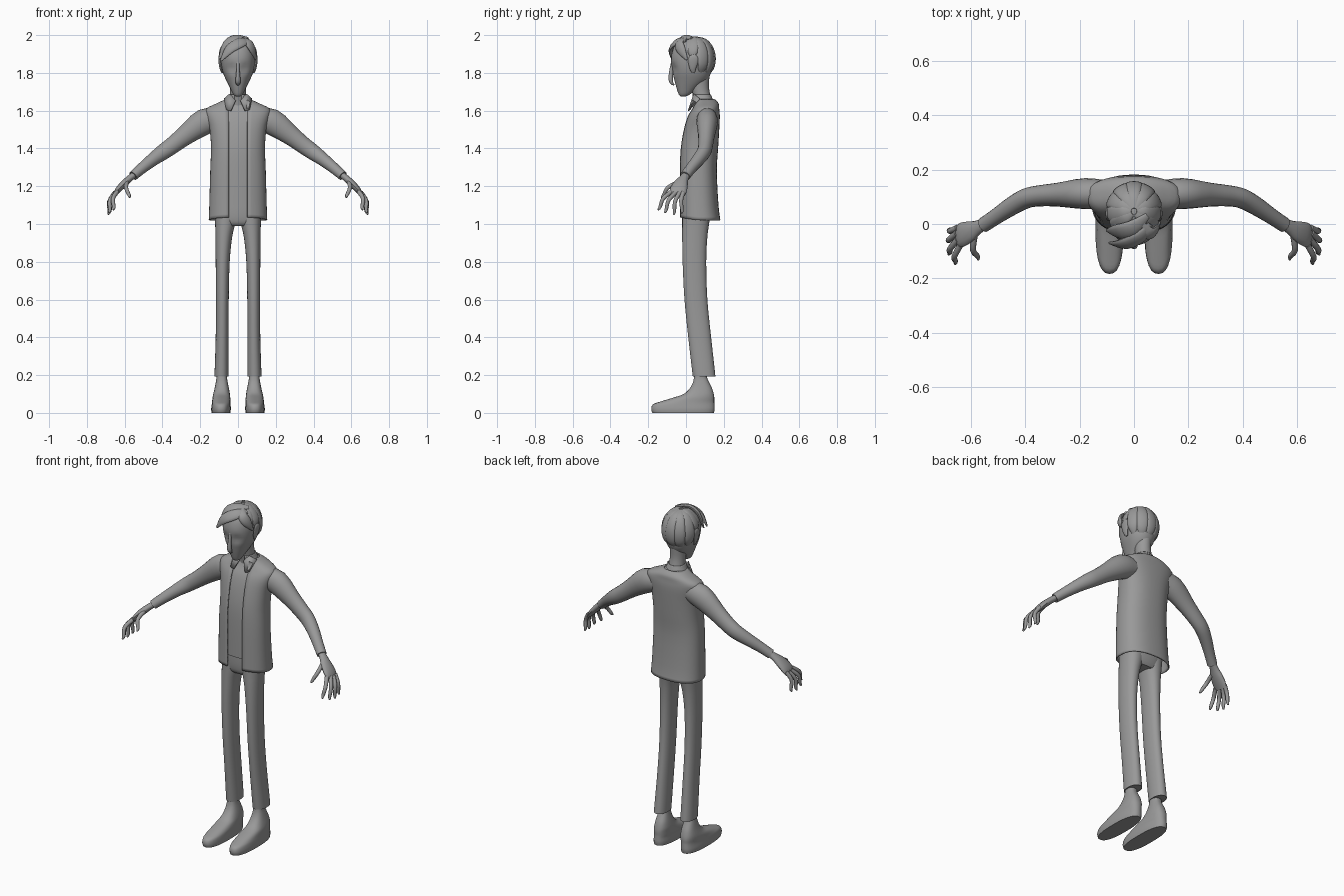
import bpy, bmesh, math
from mathutils import Vector

if "Cube" in bpy.data.objects:
    bpy.data.objects.remove(bpy.data.objects["Cube"])

grey = bpy.data.materials.new("plain grey")
grey.use_nodes = True
grey.diffuse_color = (0.32, 0.32, 0.32, 1)
grey.node_tree.nodes["Principled BSDF"].inputs["Base Color"].default_value = grey.diffuse_color


def finish(name, bm, mirror=False, thick=0, angle=50):
    bmesh.ops.recalc_face_normals(bm, faces=bm.faces)
    me = bpy.data.meshes.new(name)
    bm.to_mesh(me)
    bm.free()
    ob = bpy.data.objects.new(name, me)
    bpy.context.collection.objects.link(ob)
    me.materials.append(grey)
    if thick:
        mod = ob.modifiers.new("thickness", "SOLIDIFY")
        mod.thickness, mod.offset = thick, -1
    if mirror:
        ob.modifiers.new("mirror", "MIRROR").use_mirror_merge = False
    bpy.ops.object.select_all(action="DESELECT")
    ob.select_set(True)
    bpy.context.view_layer.objects.active = ob
    bpy.ops.object.shade_smooth_by_angle(angle=math.radians(angle))
    return ob


def smooth_rows(rows, steps=3):
    """Catmull-Rom interpolation of any rows of numbers."""
    out = []
    for i in range(len(rows) - 1):
        quad = [Vector(rows[max(0, min(len(rows) - 1, i + k))]) for k in (-1, 0, 1, 2)]
        a, b, c, d = quad
        for s in range(steps):
            t = s / steps
            out.append(0.5 * (2 * b + (c - a) * t + (2 * a - 5 * b + 4 * c - d) * t * t
                              + (3 * b - a - 3 * c + d) * t ** 3))
    return out + [Vector(rows[-1])]


def skin(bm, rings, closed=True, caps=True):
    vs = [[bm.verts.new(p) for p in r] for r in rings]
    n = len(vs[0])
    for a, b in zip(vs, vs[1:]):
        for i in range(n if closed else n - 1):
            j = (i + 1) % n
            bm.faces.new((a[i], a[j], b[j], b[i]))
    if caps:
        bm.faces.new(vs[0])
        bm.faces.new(vs[-1])
    return bm


def loft(rows, power=2.2, sides=28, gap=0, caps=True, hem=0):
    """Stack level rings: height, middle x, half width, front y, back y."""
    rings = []
    for z, cx, rx, yf, yb in smooth_rows(rows):
        g = min(gap, rx * 0.6)
        a0 = math.asin((g / rx) ** (power / 2)) if gap else 0
        count = sides + 1 if gap else sides
        ring = []
        for i in range(count):
            a = a0 + (2 * math.pi - 2 * a0) * i / sides
            s, c = math.sin(a), math.cos(a)
            px = math.copysign(abs(s) ** (2 / power), s)
            py = math.copysign(abs(c) ** (2 / power), c)
            lift = hem * max(0, c) * (1 if z < rows[1][0] else 0)
            ring.append((cx + rx * px, (yf + yb) / 2 - (yb - yf) / 2 * py, z + lift))
        rings.append(ring)
    return skin(bmesh.new(), rings, not gap, caps)


def sweep(bm, rows, side, sides=14):
    """Tube along rows of x, y, z, half width, half depth; side gives the width axis."""
    pts = smooth_rows(rows)
    rings = []
    for k, p in enumerate(pts):
        t = (pts[min(k + 1, len(pts) - 1)] - pts[max(k - 1, 0)]).to_3d().normalized()
        c = p.to_3d()
        u = side(c, t)
        u = (u - t * u.dot(t)).normalized()
        w = t.cross(u)
        rings.append([c + u * p[3] * math.cos(2 * math.pi * i / sides)
                      + w * p[4] * math.sin(2 * math.pi * i / sides) for i in range(sides)])
    return skin(bm, rings)


def along_y(c, t):
    return Vector((0, 1, 0))


def along_x(c, t):
    return Vector((1, 0, 0))


# Shoes, ankles and trousers
finish("shoes", loft([
    (0, .09, .05, -.178, .148), (.02, .09, .052, -.184, .152), (.045, .089, .05, -.175, .151),
    (.06, .088, .049, -.135, .15), (.08, .088, .047, -.07, .15), (.1, .087, .044, -.012, .147),
    (.13, .086, .038, .02, .138), (.16, .086, .032, .036, .123), (.185, .086, .028, .042, .112),
    (.21, .086, .028, .045, .11)], power=2.5), mirror=True)
finish("trouser_legs", loft([
    (.195, .087, .036, .036, .155), (.21, .087, .037, .034, .154), (.4, .084, .034, .012, .133),
    (.6, .083, .034, -.008, .113), (.8, .081, .037, -.018, .107), (.93, .075, .044, -.02, .113),
    (1.0, .068, .053, -.02, .122), (1.06, .064, .06, -.02, .13)]), mirror=True)
finish("trouser_hips", loft([
    (.99, 0, .105, .0, .11), (1.01, 0, .118, -.015, .122), (1.06, 0, .126, -.021, .135),
    (1.14, 0, .126, -.021, .135)], power=2.5))

# Open jacket over an inner shirt
jacket = [
    (1.02, .155, -.036, .182), (1.1, .152, -.036, .172), (1.28, .147, -.036, .163),
    (1.4, .143, -.031, .17), (1.5, .15, -.014, .176), (1.57, .168, .008, .179),
    (1.61, .168, .032, .176), (1.64, .11, .045, .172), (1.662, .062, .045, .15)]
finish("jacket", loft([(z, 0, w, f, b) for z, w, f, b in jacket],
                      power=2.4, sides=40, gap=.05, caps=False, hem=.015), thick=.007)
finish("inner_shirt", loft([(max(z, 1.1), 0, w - .012, f + .007, b - .012)
                            for z, w, f, b in jacket[1:]], power=2.4, sides=40))

# Sleeves and cuffs
sleeve = [(.1, .11, 1.555, .05, .055), (.18, .112, 1.54, .057, .069), (.28, .108, 1.468, .044, .052),
          (.345, .104, 1.418, .039, .045), (.395, .095, 1.382, .037, .042), (.45, .066, 1.342, .034, .035),
          (.51, .026, 1.294, .029, .029), (.555, -.004, 1.255, .028, .026)]
finish("sleeves", sweep(bmesh.new(), sleeve, along_y, 20), mirror=True)

# Hands: palm, four fingers and a thumb
hand = bmesh.new()
sweep(hand, [(.54, .006, 1.268, .02, .017), (.575, -.012, 1.24, .026, .018), (.605, -.028, 1.212, .039, .019),
             (.635, -.04, 1.18, .045, .016), (.652, -.046, 1.155, .04, .009)], along_y)
fingers = [((.64, -.078, 1.17), (.66, -.148, 1.075)), ((.65, -.057, 1.165), (.683, -.113, 1.06)),
           ((.653, -.034, 1.165), (.686, -.066, 1.05)), ((.65, -.014, 1.168), (.682, -.022, 1.057)),
           ((.588, -.045, 1.22), (.574, -.132, 1.14))]
for root, tip in fingers:
    a, b = Vector(root), Vector(tip)
    bend = (a + b) / 2 + Vector((.012, -.008, .012))
    sweep(hand, [(*a, .012, .012), (*bend, .011, .011), (*a.lerp(b, .85), .009, .009),
                 (*b, .004, .004)], along_x, 10)
finish("hands", hand, mirror=True)

# Neck and collar
finish("neck", sweep(bmesh.new(), [
    (0, .1, 1.6, .06, .05), (0, .088, 1.66, .046, .045), (0, .075, 1.72, .042, .047),
    (0, .07, 1.79, .045, .055)], along_x, 20))
finish("collar_band", loft([(1.645, 0, .066, .035, .148), (1.665, 0, .055, .032, .14),
                            (1.685, 0, .047, .03, .132)], gap=.02, caps=False), thick=.005)
flap = bmesh.new()
corners = [(.014, .032, 1.655), (.045, .04, 1.69), (.075, .07, 1.664), (.062, .016, 1.605), (.038, .01, 1.6)]
flap.faces.new([flap.verts.new(p) for p in corners])
finish("collar_flaps", flap, mirror=True, thick=.006)

# Head with shallow eye sockets
head = loft([
    (1.676, 0, .012, -.028, .0), (1.685, 0, .024, -.038, .02), (1.72, 0, .042, -.05, .062),
    (1.76, 0, .062, -.061, .11), (1.8, 0, .079, -.07, .132), (1.85, 0, .089, -.078, .14),
    (1.9, 0, .09, -.076, .142), (1.95, 0, .076, -.055, .13), (1.985, 0, .04, -.0, .09)], sides=36)
for v in head.verts:
    d = math.hypot(abs(v.co.x) - .035, v.co.z - 1.825)
    if v.co.y < 0 and d < .035:
        v.co.y += .012 * (1 - d / .035)
finish("head", head)
finish("nose", sweep(bmesh.new(), [
    (0, -.07, 1.86, .008, .008), (0, -.078, 1.81, .009, .011), (0, -.081, 1.765, .013, .012),
    (0, -.074, 1.745, .012, .008), (0, -.062, 1.737, .006, .004)], along_x))

# Ears
ears = bmesh.new()
sweep(ears, [(.084, .04, 1.8, .008, .004), (.09, .036, 1.825, .018, .008), (.096, .038, 1.862, .027, .008),
             (.098, .042, 1.885, .022, .006), (.096, .045, 1.897, .006, .003)], along_y)
finish("ears", ears, mirror=True)

# Hair: a cap with overlapping locks fanning from the crown
MID, SIZE = Vector((0, .047, 1.875)), Vector((.095, .101, .114))


def on_skull(turn, drop, out=0):
    d = Vector((math.sin(drop) * math.sin(turn), math.sin(drop) * math.cos(turn), math.cos(drop)))
    return MID + Vector([d[i] * (SIZE[i] + out) for i in range(3)])


def across_skull(c, t):
    return t.cross(c - MID)


cap = bmesh.new()
bmesh.ops.create_uvsphere(cap, u_segments=32, v_segments=20, radius=1)
for v in cap.verts:
    v.co = MID + Vector([v.co[i] * SIZE[i] for i in range(3)])
bare = []
for f in cap.faces:
    c = f.calc_center_median()
    limit = 1.79 if c.y > .06 else 1.87 if c.y > .0 else 1.935
    if c.z < limit:
        bare.append(f)
bmesh.ops.delete(cap, geom=bare, context="FACES")
finish("hair_cap", cap, thick=.012)

locks = bmesh.new()
for turn, end in [(0, 145), (32, 145), (-32, 145), (65, 135), (-65, 135), (97, 88), (-97, 88), (126, 88), (-126, 88)]:
    path = []
    for k, width in enumerate((.012, .024, .029, .031, .027, .008)):
        p = on_skull(math.radians(turn), math.radians(6 + (end - 6) * k / 5))
        path.append((*p, width, .004 if k in (0, 5) else .01))
    sweep(locks, path, across_skull, 12)
finish("hair_locks", locks)

# Fringe swept to the right side
fringe = bmesh.new()
for a, b, c, d, w in [
        ((.06, .0, 1.972), (.025, -.045, 1.965), (-.04, -.075, 1.93), (-.09, -.07, 1.865), .029),
        ((.05, .03, 1.985), (-.005, -.015, 1.985), (-.06, -.03, 1.95), (-.099, -.025, 1.875), .032),
        ((.03, .0, 1.985), (.055, -.035, 1.96), (.078, -.025, 1.92), (.094, .005, 1.87), .026)]:
    sweep(fringe, [(*a, .012, .005), (*b, w, .012), (*c, w, .012), (*d, .006, .004)], across_skull)
finish("hair_fringe", fringe)
